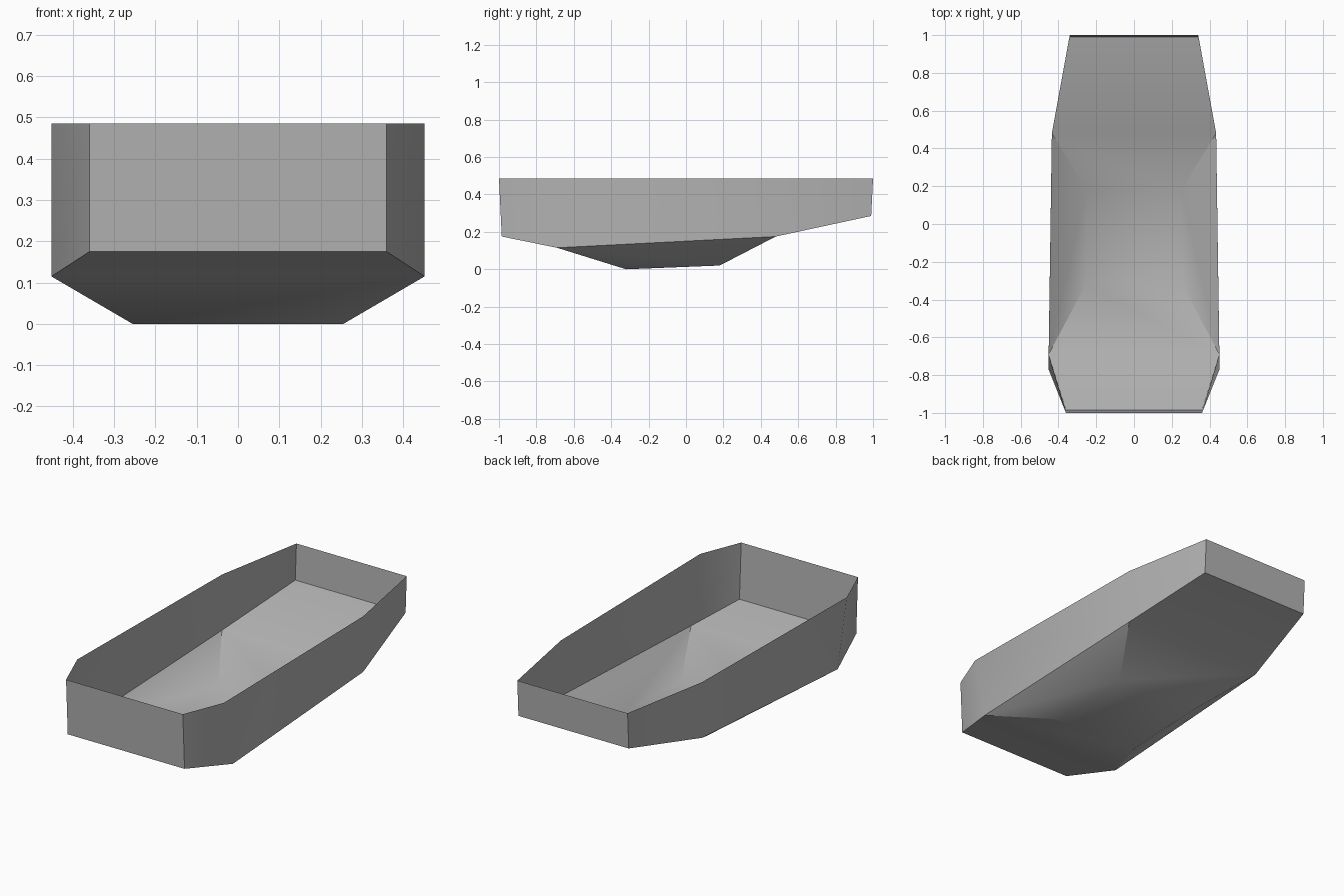
import bpy
import bmesh
import math

cube = bpy.data.objects.get("Cube")
if cube:
    bpy.data.objects.remove(cube, do_unlink=True)

# Single flat grey
grey = bpy.data.materials.new("plain grey")
grey.use_nodes = True
colour = (0.45, 0.45, 0.45, 1)
grey.diffuse_color = colour
grey.node_tree.nodes["Principled BSDF"].inputs["Base Color"].default_value = colour

# Half outlines from front to back: half width, y, z
rim = [(0.36, -1.0, 0.485), (0.452, -0.77, 0.485), (0.435, 0.48, 0.485), (0.34, 1.0, 0.485)]
chine = [(0.36, -0.985, 0.175), (0.452, -0.69, 0.115), (0.435, 0.48, 0.175), (0.34, 0.99, 0.285)]
keel = [(0.255, -0.32, 0.0), (0.25, 0.18, 0.02)]

bm = bmesh.new()


def mirrored(points):
    """Vertices of a half outline on both sides: (left list, right list)."""
    return [[bm.verts.new((s * x, y, z)) for x, y, z in points] for s in (1, -1)]


rims, chines, keels = mirrored(rim), mirrored(chine), mirrored(keel)

# Side walls and the sloping side panels of the bottom
for r, c, k in zip(rims, chines, keels):
    for i in range(len(r) - 1):
        bm.faces.new((r[i], c[i], c[i + 1], r[i + 1]))
    bm.faces.new((c[1], k[0], k[1], c[2]))

# End walls
for i in (0, -1):
    bm.faces.new((rims[0][i], rims[1][i], chines[1][i], chines[0][i]))

# Bottom panels, bridged across from front to back
lines = [chines[s][:2] + keels[s] + chines[s][2:] for s in (0, 1)]
for i in range(len(lines[0]) - 1):
    bm.faces.new((lines[0][i], lines[0][i + 1], lines[1][i + 1], lines[1][i]))

bmesh.ops.recalc_face_normals(bm, faces=bm.faces)
# Make the open shell face outwards
bm.normal_update()
if max(bm.faces, key=lambda f: f.calc_center_median().y).normal.y < 0:
    bmesh.ops.reverse_faces(bm, faces=bm.faces)

mesh = bpy.data.meshes.new("open_tub")
bm.to_mesh(mesh)
bm.free()
mesh.materials.append(grey)
tub = bpy.data.objects.new("open_tub", mesh)
bpy.context.collection.objects.link(tub)

# Smooth panels with crisp corners
bpy.ops.object.select_all(action="DESELECT")
tub.select_set(True)
bpy.context.view_layer.objects.active = tub
bpy.ops.object.shade_smooth_by_angle(angle=math.radians(40))
